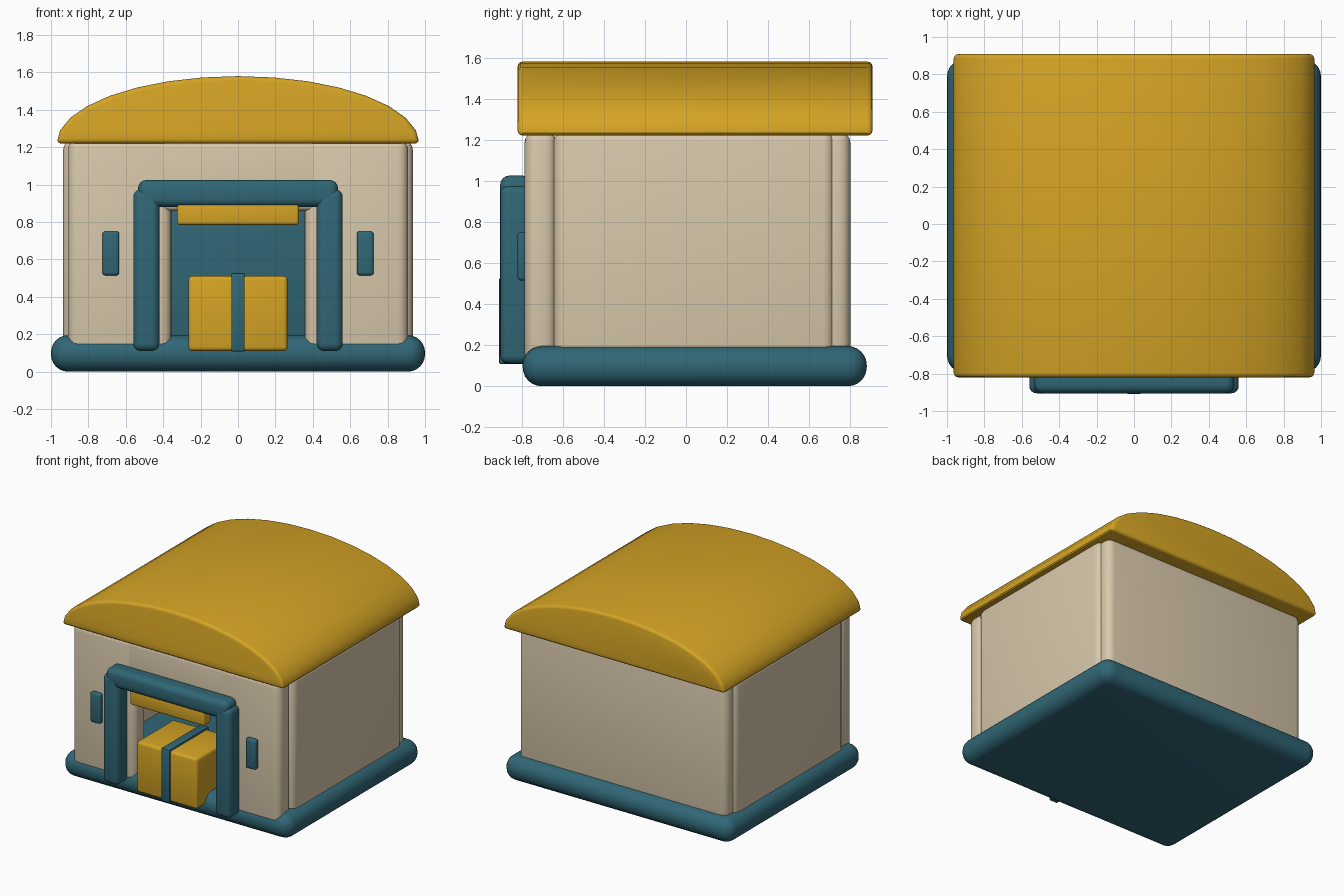
import bpy, bmesh, math

if "Cube" in bpy.data.objects:
    bpy.data.objects.remove(bpy.data.objects["Cube"])


def material(name, rgb):
    m = bpy.data.materials.new(name)
    m.diffuse_color = (*rgb, 1.0)
    m.use_nodes = True
    m.node_tree.nodes["Principled BSDF"].inputs["Base Color"].default_value = m.diffuse_color
    return m


GOLD = material("gold", (0.66, 0.37, 0.018))
BEIGE = material("beige", (0.69, 0.58, 0.41))
TEAL = material("teal", (0.030, 0.135, 0.18))


def finish(name, bm, mat, bevel, segments):
    """Turn a bmesh into a rounded, smooth-shaded object."""
    bmesh.ops.recalc_face_normals(bm, faces=bm.faces)
    if bevel:
        sharp = [e for e in bm.edges if e.calc_face_angle(0) > math.radians(35)]
        bmesh.ops.bevel(bm, geom=sharp, offset=bevel, segments=segments,
                        profile=0.5, affect='EDGES', clamp_overlap=True)
    mesh = bpy.data.meshes.new(name)
    bm.to_mesh(mesh)
    bm.free()
    mesh.materials.append(mat)
    ob = bpy.data.objects.new(name, mesh)
    bpy.context.collection.objects.link(ob)
    bpy.ops.object.select_all(action='DESELECT')
    ob.select_set(True)
    bpy.context.view_layer.objects.active = ob
    bpy.ops.object.shade_smooth_by_angle(angle=math.radians(35))
    return ob


def box(name, x, y, z, mat, bevel=0.0, segments=4):
    """Rounded box from (min, max) ranges."""
    bm = bmesh.new()
    bmesh.ops.create_cube(bm, size=1)
    for v in bm.verts:
        v.co = [r[0] if c < 0 else r[1] for c, r in zip(v.co, (x, y, z))]
    return finish(name, bm, mat, bevel, segments)


def pair(name, x, y, z, mat, bevel, segments=4):
    """The same box on the right and mirrored on the left."""
    box("right_" + name, x, y, z, mat, bevel, segments)
    box("left_" + name, (-x[1], -x[0]), y, z, mat, bevel, segments)


# Rounded floor slab
box("base", (-1, 1), (-0.795, 0.88), (0, 0.195), TEAL, 0.092, 6)

# Walls around a hollow room
pair("side_wall", (0.80, 0.935), (-0.645, 0.722), (0.1, 1.24), BEIGE, 0.055)
pair("front_wall", (0.355, 0.91), (-0.785, -0.63), (0.1, 1.24), BEIGE, 0.055)
box("back_wall", (-0.91, 0.91), (0.65, 0.80), (0.1, 1.24), BEIGE, 0.055)
box("lintel", (-0.43, 0.43), (-0.785, -0.63), (0.86, 1.222), BEIGE, 0.03)

# Dark panel at the back of the room
box("back_panel", (-0.5, 0.5), (0.62, 0.66), (0.15, 1.1), TEAL, 0.01, 2)

# Arched roof: half ellipse extruded front to back
bm = bmesh.new()
arc = [(0.97 * math.cos(math.pi * i / 16), 1.22 + 0.36 * math.sin(math.pi * i / 16))
       for i in range(17)]
front = bm.faces.new([bm.verts.new((x, -0.82, z)) for x, z in arc])
ext = bmesh.ops.extrude_face_region(bm, geom=[front])
for g in ext["geom"]:
    if isinstance(g, bmesh.types.BMVert):
        g.co.y = 0.908
finish("roof", bm, GOLD, 0.024, 3)

# Door frame
pair("frame_post", (0.42, 0.56), (-0.905, -0.75), (0.11, 0.975), TEAL, 0.04)
box("frame_beam", (-0.535, 0.535), (-0.905, -0.75), (0.88, 1.025), TEAL, 0.045)

# Blank board under the beam
box("door_board", (-0.325, 0.325), (-0.89, -0.80), (0.785, 0.90), GOLD, 0.014, 3)

# Small plates beside the door
pair("wall_plate", (0.635, 0.725), (-0.82, -0.77), (0.515, 0.75), TEAL, 0.015, 3)

# Parcel with a strap around it
box("parcel", (-0.265, 0.265), (-0.895, -0.43), (0.11, 0.512), GOLD, 0.022, 3)
box("parcel_strap", (-0.036, 0.036), (-0.91, -0.415), (0.108, 0.527), TEAL, 0.008, 2)
